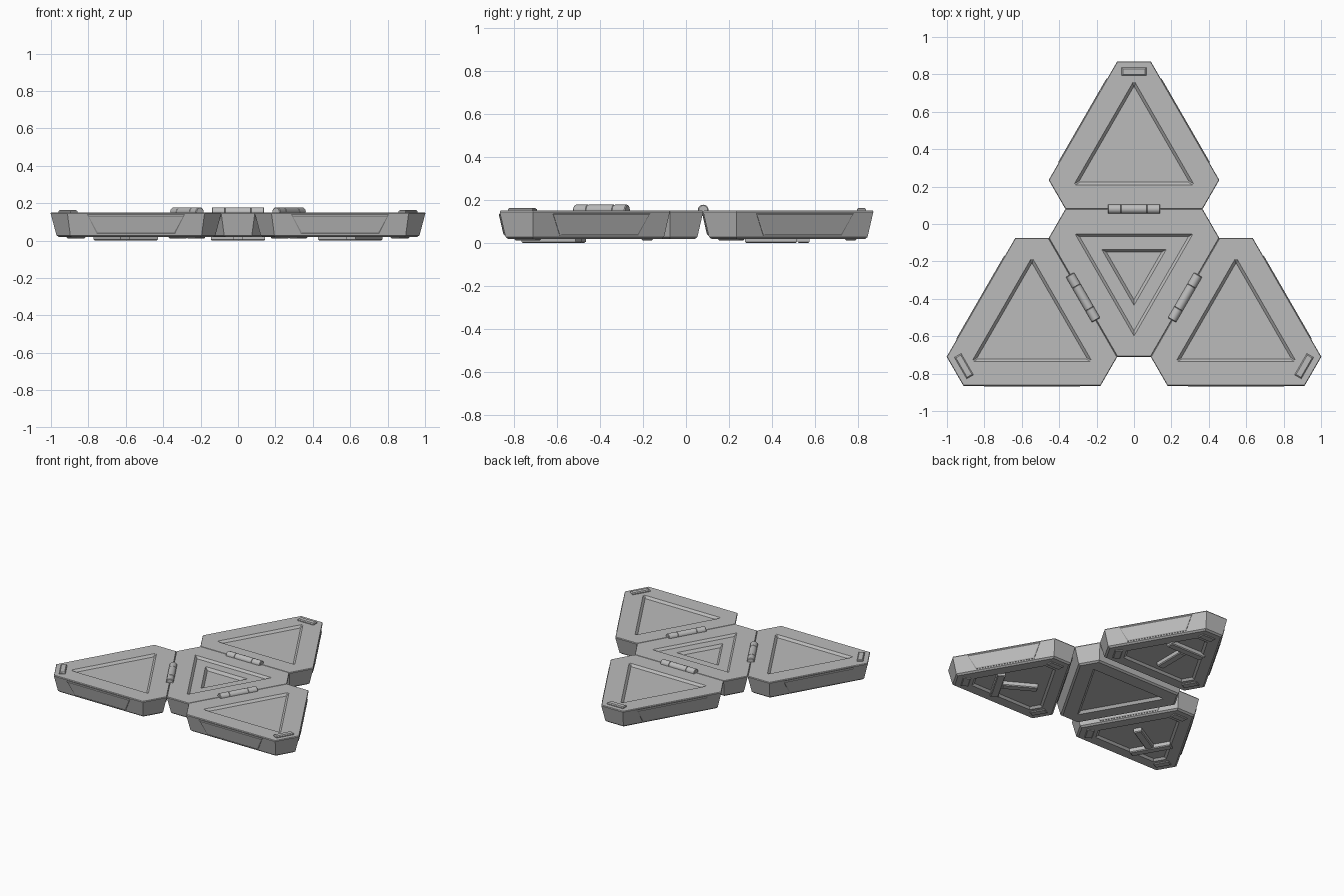
import bpy, bmesh
from math import radians, sin, cos, pi
from mathutils import Matrix, Vector

cube = bpy.data.objects.get("Cube")
if cube:
    bpy.data.objects.remove(cube, do_unlink=True)

grey = bpy.data.materials.new("plain_grey")
grey.use_nodes = True
COLOUR = (0.5, 0.5, 0.5, 1)
grey.diffuse_color = COLOUR
grey.node_tree.nodes["Principled BSDF"].inputs["Base Color"].default_value = COLOUR


def skin(name, loops, matrix, smooth=False):
    """Closed solid through a stack of equal-sized point loops."""
    bm = bmesh.new()
    rings = [[bm.verts.new(p) for p in loop] for loop in loops]
    n = len(rings[0])
    for a, b in zip(rings, rings[1:]):
        for i in range(n):
            j = (i + 1) % n
            bm.faces.new((a[i], a[j], b[j], b[i]))
    bm.faces.new(rings[0][::-1])
    bm.faces.new(rings[-1])
    bmesh.ops.recalc_face_normals(bm, faces=bm.faces)
    mesh = bpy.data.meshes.new(name)
    bm.to_mesh(mesh)
    bm.free()
    mesh.materials.append(grey)
    obj = bpy.data.objects.new(name, mesh)
    obj.matrix_world = matrix
    bpy.context.collection.objects.link(obj)
    if smooth:
        bpy.ops.object.select_all(action="DESELECT")
        obj.select_set(True)
        bpy.context.view_layer.objects.active = obj
        bpy.ops.object.shade_smooth_by_angle(angle=radians(40))
    return obj


def tri_loop(side, corner, z):
    """Triangle with cut corners: distances of sides and corner cuts from its centre."""
    pts = []
    for k in range(6):
        d1, d2 = (side, corner) if k % 2 == 0 else (corner, side)
        ang = radians(-90 + 60 * k)
        s = (d2 - d1 / 2) / sin(radians(60))
        pts.append(Vector((d1 * cos(ang) - s * sin(ang), d1 * sin(ang) + s * cos(ang), z)))
    return pts


def rect_loop(cx, cy, hx, hy, z):
    return [(cx + sx * hx, cy + sy * hy, z) for sx, sy in ((-1, -1), (1, -1), (1, 1), (-1, 1))]


def block(name, cx, cy, hx, hy, z_base, z_end, matrix, bevel=0.006):
    """Low block with chamfered outer edge, pointing up or down."""
    step = bevel if z_end > z_base else -bevel
    skin(name, [rect_loop(cx, cy, hx, hy, z_base),
                rect_loop(cx, cy, hx, hy, z_end - step),
                rect_loop(cx, cy, hx - bevel, hy - bevel, z_end)], matrix)


def body(name, under, top, matrix):
    shell = [(0.275, 0.435, 0.018), (0.288, 0.448, 0.028),
             (0.315, 0.475, 0.145), (0.312, 0.472, 0.151)]
    skin(name, [tri_loop(*ring) for ring in under + shell + top], matrix)


def side_panel(name, matrix):
    """Raised trapezoid lying on a sloping side."""
    loops = []
    for out, inset in ((-0.005, 0), (0.003, 0), (0.007, 0.006)):
        loop = []
        for x, z in ((-0.21, 0.036), (0.21, 0.036), (0.26, 0.138), (-0.26, 0.138)):
            x -= inset * (1 if x > 0 else -1)
            z += inset * (1 if z < 0.09 else -1)
            loop.append((x, -(0.288 + (z - 0.028) * 0.23 + out), z))
        loops.append(loop)
    skin(name, loops, matrix)


def hinge(name, matrix):
    """Round hinge with three knuckles parted by fine grooves."""
    profile = [(-0.14, 0.021), (-0.136, 0.025), (-0.072, 0.025), (-0.07, 0.022), (-0.068, 0.025),
               (0.068, 0.025), (0.07, 0.022), (0.072, 0.025), (0.136, 0.025), (0.14, 0.021)]
    loops = [[(x, -0.315 + r * cos(2 * pi * i / 20), 0.153 + r * sin(2 * pi * i / 20))
              for i in range(20)] for x, r in profile]
    skin(name, loops, matrix, smooth=True)


def turn(deg):
    return Matrix.Rotation(radians(deg), 4, "Z")


hub = Matrix.Translation((0, -0.235, 0))

# Centre plate with stepped recess above and one recess below
body("centre_plate",
     [(0.165, 0.325, 0.036), (0.18, 0.355, 0.018)],
     [(0.182, 0.362, 0.151), (0.168, 0.334, 0.135),
      (0.1, 0.199, 0.135), (0.085, 0.169, 0.115)],
     hub @ turn(180))

# Three hinged outer plates
for n, part in enumerate(("back", "right", "left")):
    m = hub @ turn(120 * n) @ Matrix.Translation((0, 0.63, 0))
    body(part + "_plate",
         [(0.185, 0.305, 0.032), (0.2, 0.32, 0.018)],
         [(0.186, 0.364, 0.151), (0.171, 0.336, 0.135)], m)
    hinge(part + "_hinge", m)

    # Raised tab at the outer tip
    block(part + "_tip_tab", 0, 0.42, 0.066, 0.021, 0.148, 0.163, m)

    # T-shaped foot underneath
    block(part + "_foot_crossbar", 0, 0.15, 0.145, 0.028, 0.034, 0.0, m)
    block(part + "_foot_stem", 0, 0.0, 0.028, 0.121, 0.034, 0.0, m)

    # Side panels and underside corner pads
    for s in range(3):
        side_panel(f"{part}_side_panel_{s + 1}", m @ turn(120 * s))
        block(f"{part}_corner_pad_{s + 1}", 0, 0.37, 0.055, 0.026, 0.022, 0.011, m @ turn(120 * s), 0.005)
